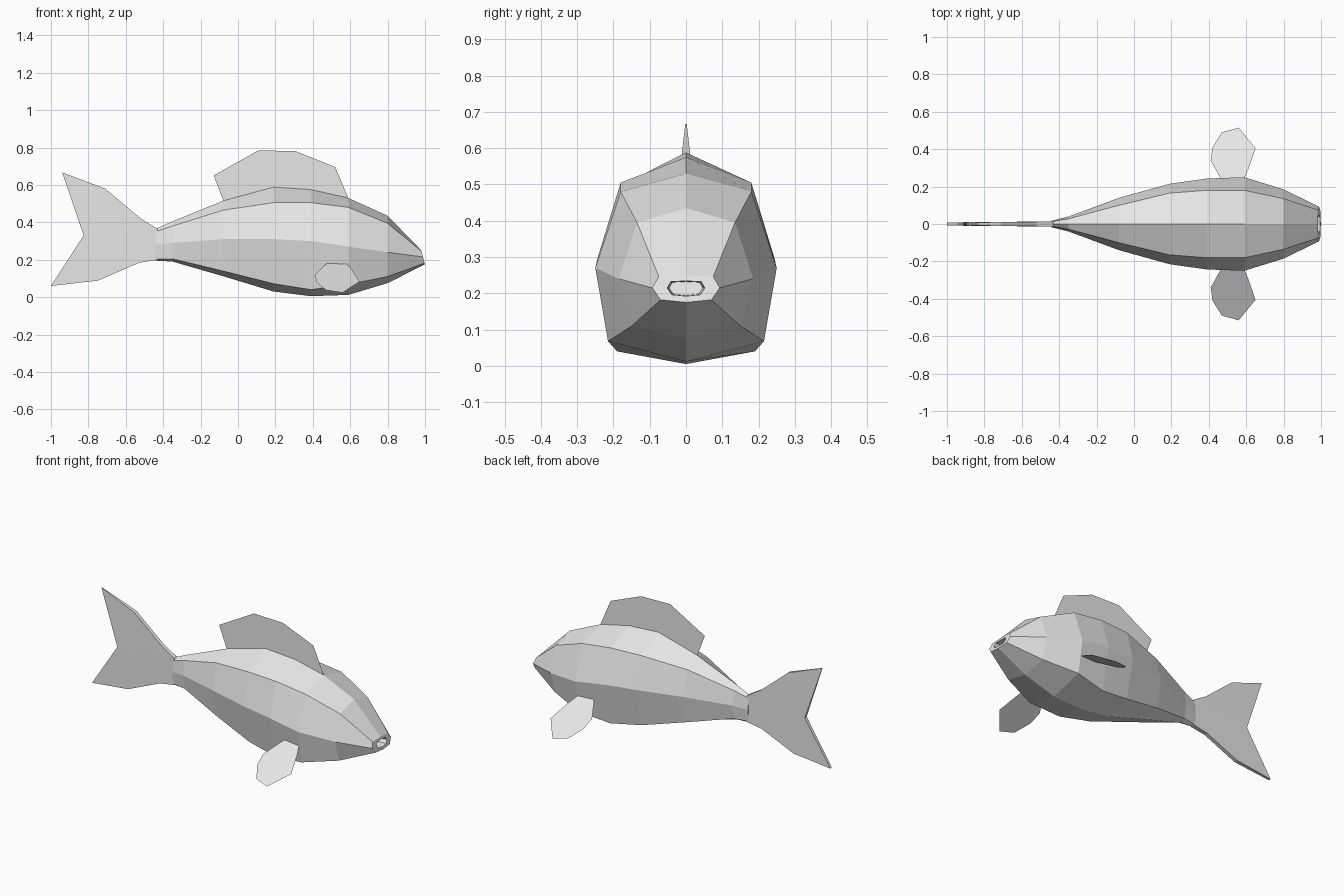
import bpy, bmesh
from mathutils import Vector

cube = bpy.data.objects.get("Cube")
if cube:
    bpy.data.objects.remove(cube, do_unlink=True)

grey = bpy.data.materials.new("light grey")
grey.use_nodes = True
grey.diffuse_color = (0.8, 0.8, 0.8, 1)
grey.node_tree.nodes["Principled BSDF"].inputs["Base Color"].default_value = (0.8, 0.8, 0.8, 1)


def finish(bm, name, solid=True):
    """Turn a bmesh into a flat-shaded grey object."""
    if solid:
        bmesh.ops.recalc_face_normals(bm, faces=bm.faces[:])
    mesh = bpy.data.meshes.new(name)
    bm.to_mesh(mesh)
    bm.free()
    mesh.materials.append(grey)
    obj = bpy.data.objects.new(name, mesh)
    bpy.context.collection.objects.link(obj)
    return obj


def bridge(bm, a, b):
    """Join two equal closed rings of vertices with quads."""
    n = len(a)
    for i in range(n):
        j = (i + 1) % n
        bm.faces.new((a[i], a[j], b[j], b[i]))


def flat_fin(name, points):
    """Single-sheet fin from an outline."""
    bm = bmesh.new()
    bm.faces.new([bm.verts.new(p) for p in points])
    return finish(bm, name, solid=False)


# Body stations: x, back z, shoulder (y, z), flank (y, z), belly edge (y, z), keel z
stations = [
    (-0.44, 0.365, 0.012, 0.350, 0.018, 0.28, 0.012, 0.205, 0.195),
    (-0.35, 0.405, 0.028, 0.380, 0.040, 0.29, 0.028, 0.205, 0.190),
    (-0.08, 0.515, 0.100, 0.465, 0.140, 0.31, 0.105, 0.140, 0.112),
    (0.19, 0.588, 0.165, 0.505, 0.215, 0.31, 0.165, 0.072, 0.030),
    (0.39, 0.575, 0.180, 0.505, 0.243, 0.30, 0.190, 0.040, 0.005),
    (0.59, 0.530, 0.180, 0.480, 0.250, 0.27, 0.215, 0.068, 0.012),
    (0.80, 0.435, 0.135, 0.395, 0.185, 0.24, 0.150, 0.110, 0.075),
    (0.98, 0.250, 0.075, 0.246, 0.093, 0.215, 0.070, 0.182, 0.175),
]
bm = bmesh.new()
rings = []
for x, top, sy, sz, fy, fz, by, bz, keel in stations:
    half = [(sy, sz), (fy, fz), (by, bz)]
    loop = [(0, top)] + half + [(0, keel)] + [(-y, z) for y, z in reversed(half)]
    # the snout face leans forward toward its lower lip
    lean = 0.25 if x > 0.9 else 0
    rings.append([bm.verts.new((x + lean * (top - z), y, z)) for y, z in loop])
for a, b in zip(rings, rings[1:]):
    bridge(bm, a, b)
bm.faces.new(rings[0])

# Mouth: lip ring, then a recess
centre = Vector((0.99, 0, 0.214))
previous = rings[-1]
for depth, scale in ((0.0, 0.56), (0.05, 0.5)):
    ring = []
    for v in rings[-1]:
        p = centre + (v.co - centre) * scale
        ring.append(bm.verts.new((p.x - depth, p.y, p.z)))
    bridge(bm, previous, ring)
    previous = ring
bm.faces.new(previous)
finish(bm, "body")

# Tail: thin forked slab pinched at the upper tip; outline of x, z, half thickness
outline = [
    (-0.43, 0.365, 0.014), (-0.52, 0.42, 0.012), (-0.71, 0.58, 0.012),
    (-0.94, 0.667, 0.002), (-0.825, 0.33, 0.010), (-1.0, 0.06, 0.008),
    (-0.75, 0.088, 0.012), (-0.53, 0.183, 0.012), (-0.43, 0.20, 0.014),
]
bm = bmesh.new()
left = [bm.verts.new((x, t, z)) for x, z, t in outline]
right = [bm.verts.new((x, -t, z)) for x, z, t in outline]
bridge(bm, left, right)
for side in (left, right):
    # split along the fork so each lobe is its own panel
    bm.faces.new([side[i] for i in (0, 1, 2, 3, 4)])
    bm.faces.new([side[i] for i in (4, 5, 6, 7, 8)])
    bm.faces.new([side[i] for i in (0, 4, 8)])
finish(bm, "tail_fin")

# Dorsal fin on the centre line, its root sunk in the back
dorsal = [(-0.06, 0.46), (-0.08, 0.52), (-0.13, 0.65), (0.11, 0.785),
          (0.31, 0.78), (0.52, 0.695), (0.59, 0.53), (0.57, 0.46)]
flat_fin("dorsal_fin", [(x, 0, z) for x, z in dorsal])

# Pectoral fins sloping down and outward
pectoral = [(0.49, 0.20), (0.46, 0.25), (0.41, 0.34), (0.42, 0.41), (0.47, 0.49),
            (0.56, 0.515), (0.65, 0.405), (0.61, 0.29), (0.57, 0.20)]
for name, s in (("left_pectoral_fin", 1), ("right_pectoral_fin", -1)):
    # the model's nose points along +x, so the fins mirror across y
    flat_fin(name, [(x, s * y, 0.175 - 0.54 * (y - 0.235)) for x, y in pectoral[::-s]])
